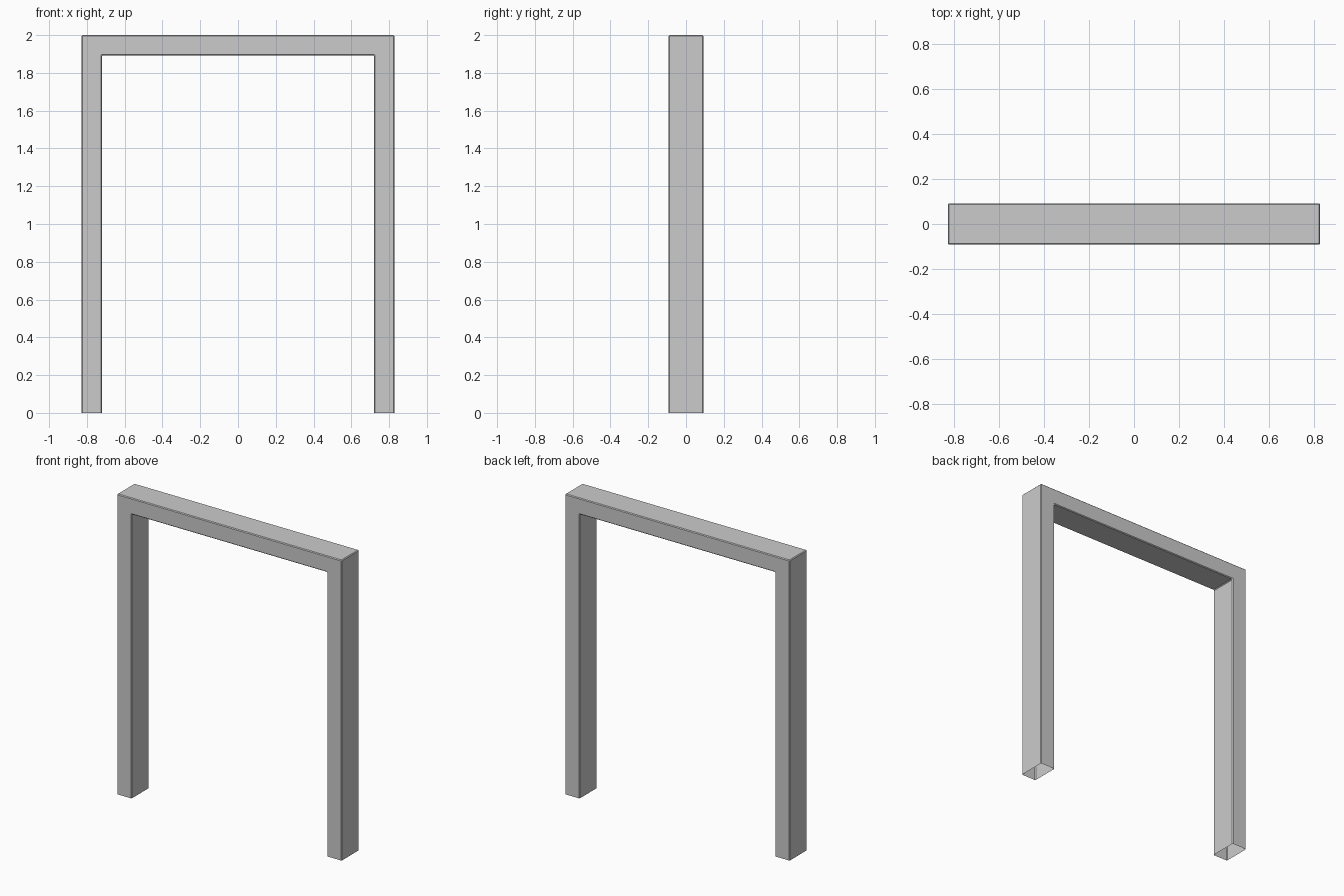
import bpy, bmesh

if "Cube" in bpy.data.objects:
    bpy.data.objects.remove(bpy.data.objects["Cube"])

OUT, INN, TOP, LINTEL, DEPTH = 0.828, 0.72, 2.0, 1.892, 0.092

# Door frame: U-shaped profile extruded through its depth
bm = bmesh.new()
profile = [(-OUT, 0), (-INN, 0), (-INN, LINTEL), (INN, LINTEL),
           (INN, 0), (OUT, 0), (OUT, TOP), (-OUT, TOP)]
front = bm.faces.new([bm.verts.new((x, -DEPTH, z)) for x, z in profile])
back = bmesh.ops.extrude_face_region(bm, geom=[front], use_keep_orig=True)
verts = [g for g in back["geom"] if isinstance(g, bmesh.types.BMVert)]
bmesh.ops.translate(bm, verts=verts, vec=(0, 2 * DEPTH, 0))
bmesh.ops.recalc_face_normals(bm, faces=bm.faces[:])

# Legs are hollow and open at the floor
feet = [f for f in bm.faces if all(v.co.z < 1e-5 for v in f.verts)]
bmesh.ops.delete(bm, geom=feet, context='FACES_ONLY')

# Slightly eased edges
edges = [e for e in bm.edges if len(e.link_faces) == 2]
bmesh.ops.bevel(bm, geom=edges, offset=0.005, segments=1, affect='EDGES')

mesh = bpy.data.meshes.new("door_frame")
bm.to_mesh(mesh)
bm.free()
bpy.context.collection.objects.link(bpy.data.objects.new("door_frame", mesh))
